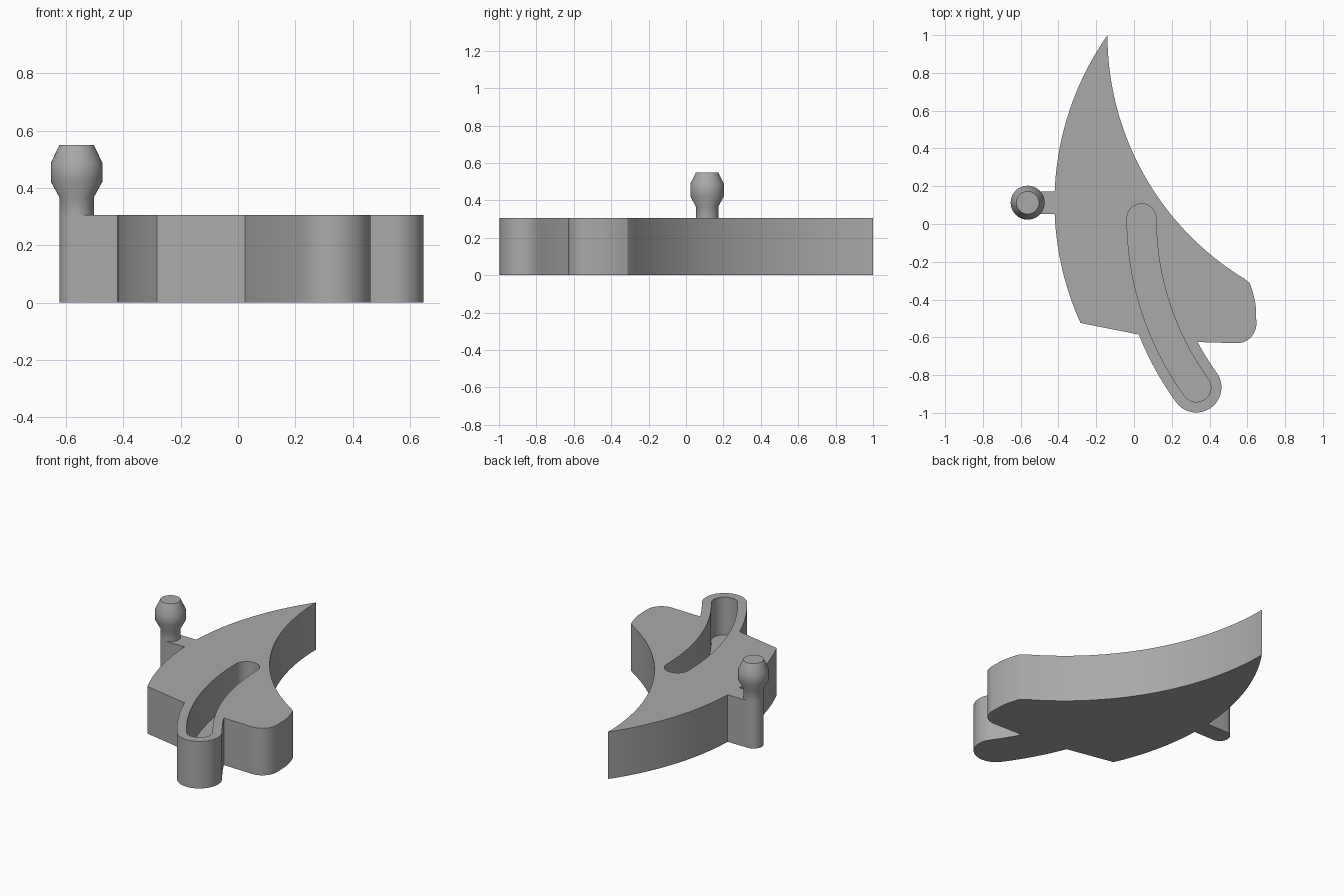
import bpy, bmesh
from math import sin, cos, pi, atan2, asin
from mathutils import Vector

cube = bpy.data.objects.get("Cube")
if cube:
    bpy.data.objects.remove(cube, do_unlink=True)

grey = bpy.data.materials.new("plain grey")
grey.use_nodes = True
colour = (0.4, 0.4, 0.4, 1)
grey.diffuse_color = colour
grey.node_tree.nodes["Principled BSDF"].inputs["Base Color"].default_value = colour

HEIGHT = 0.305
SLOT_FLOOR = 0.06


def sweep(centre, radius, start, end, steps):
    """Points along a circular arc between two angles."""
    angles = [start + (end - start) * i / steps for i in range(steps + 1)]
    return [(centre[0] + radius * cos(a), centre[1] + radius * sin(a)) for a in angles]


def arc_between(centre, p, q, steps):
    """Short arc about a centre from p to q."""
    a = atan2(p[1] - centre[1], p[0] - centre[0])
    b = atan2(q[1] - centre[1], q[0] - centre[0])
    if b - a > pi:
        b -= 2 * pi
    if a - b > pi:
        b += 2 * pi
    radius = (Vector(p) - Vector(centre)).length
    return sweep(centre, radius, a, b, steps)


def finish(name, bm):
    bmesh.ops.remove_doubles(bm, verts=bm.verts, dist=0.0005)
    bmesh.ops.recalc_face_normals(bm, faces=bm.faces)
    mesh = bpy.data.meshes.new(name)
    bm.to_mesh(mesh)
    bm.free()
    mesh.materials.append(grey)
    obj = bpy.data.objects.new(name, mesh)
    bpy.context.collection.objects.link(obj)
    return obj


def prism(name, outline, bottom, top):
    bm = bmesh.new()
    face = bm.faces.new([bm.verts.new((x, y, bottom)) for x, y in outline])
    ext = bmesh.ops.extrude_face_region(bm, geom=[face])
    verts = [v for v in ext["geom"] if isinstance(v, bmesh.types.BMVert)]
    bmesh.ops.translate(bm, verts=verts, vec=(0, 0, top - bottom))
    return finish(name, bm)


def smooth(obj):
    bpy.ops.object.select_all(action='DESELECT')
    obj.select_set(True)
    bpy.context.view_layer.objects.active = obj
    bpy.ops.object.shade_smooth_by_angle(angle=pi / 6)


# Curved track shared by the slot and the tab around it
track = (1.566, 0.03)
track_r = 1.526
track_end = pi + asin(0.895 / track_r)
end_cap = sweep(track, track_r, track_end, track_end, 1)[0]
tab_r, slot_r = 0.133, 0.077


def track_angle(radius, y):
    return pi + asin((track[1] - y) / radius)


# Crescent body outline, anticlockwise from the tip
tip, left_foot = (-0.14, 1.0), (-0.285, -0.525)
outer, inner = track_r + tab_r, track_r - tab_r
body_outline = arc_between((1.12, 0.113), tip, left_foot, 40)
body_outline += sweep(track, outer, track_angle(outer, -0.585), track_end, 14)
body_outline += sweep(end_cap, tab_r, track_end, track_end + pi, 24)[1:-1]
body_outline += sweep(track, inner, track_end, track_angle(inner, -0.625), 10)
body_outline += sweep((0.545, -0.528), 0.103, -pi / 2, 0, 12)
body_outline += arc_between((0.13, -0.505), (0.645, -0.44), (0.618, -0.31), 8)
body_outline += arc_between((1.37, 1.0), (0.618, -0.31), tip, 40)[1:-1]
body = prism("crescent_body", body_outline, 0, HEIGHT)

# Blind curved slot
slot_outline = sweep(track, track_r + slot_r, pi, track_end, 32)
slot_outline += sweep(end_cap, slot_r, track_end, track_end + pi, 20)[1:-1]
slot_outline += sweep(track, track_r - slot_r, track_end, pi, 32)
slot_outline += sweep((0.04, 0.03), slot_r, 0, pi, 20)[1:-1]
cutter = prism("slot_cutter", slot_outline, SLOT_FLOOR, HEIGHT + 0.1)
cut = body.modifiers.new("slot", 'BOOLEAN')
cut.operation = 'DIFFERENCE'
cut.solver = 'EXACT'
cut.object = cutter
bpy.context.view_layer.objects.active = body
bpy.ops.object.modifier_apply(modifier=cut.name)
bpy.data.objects.remove(cutter, do_unlink=True)
smooth(body)

# Side arm with a rounded outer end
pin_x, pin_y, pin_r = -0.563, 0.113, 0.06
arm_outline = sweep((pin_x, pin_y), pin_r, pi / 2, 3 * pi / 2, 20)
arm_outline += [(-0.42, pin_y - pin_r), (-0.42, pin_y + pin_r)]
smooth(prism("side_arm", arm_outline, 0, HEIGHT))

# Knobbed pin standing on the arm
profile = [(pin_r, HEIGHT), (pin_r, 0.367), (0.09, 0.422), (0.09, 0.487),
           (pin_r, 0.55), (0, 0.55)]
bm = bmesh.new()
verts = [bm.verts.new((pin_x + r, pin_y, z)) for r, z in profile]
edges = [bm.edges.new(pair) for pair in zip(verts, verts[1:])]
bmesh.ops.spin(bm, geom=verts + edges, cent=(pin_x, pin_y, 0), axis=(0, 0, 1),
               angle=2 * pi, steps=40)
smooth(finish("knobbed_pin", bm))
